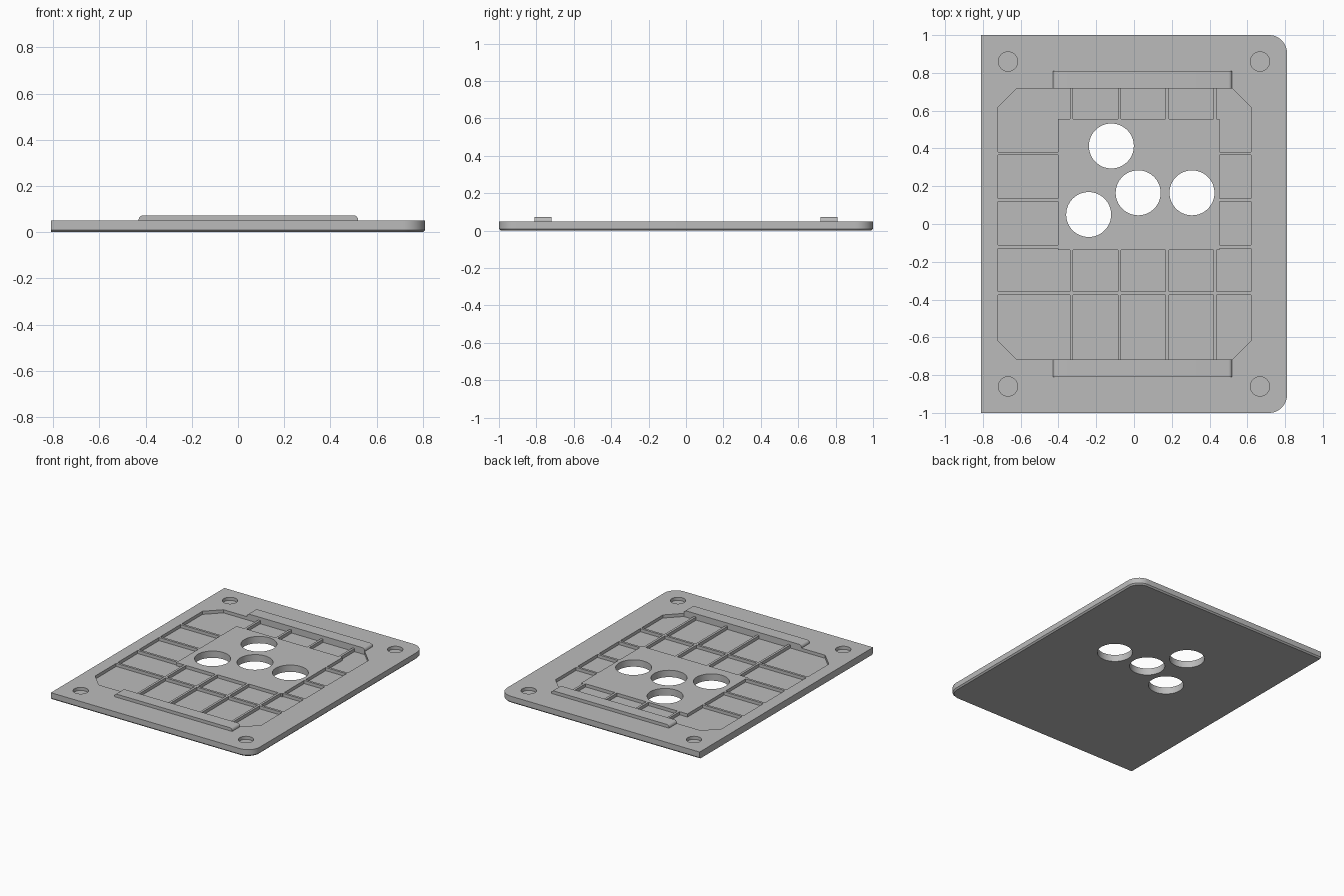
import bpy, bmesh, math

old = bpy.data.objects.get("Cube")
if old:
    bpy.data.objects.remove(old, do_unlink=True)

grey = bpy.data.materials.new("plain_grey")
grey.use_nodes = True
colour = (0.5, 0.5, 0.5, 1)
grey.diffuse_color = colour
grey.node_tree.nodes["Principled BSDF"].inputs["Base Color"].default_value = colour

TOP, FLOOR, RAIL_TOP = 0.05, 0.027, 0.073
LEFT, RIGHT, BACK = -0.72, 0.62, 0.718      # recess limits
RIB = 0.017


def prism(name, outline, z0, z1):
    """Extrude a flat outline from z0 to z1."""
    bm = bmesh.new()
    base = bm.faces.new([bm.verts.new((x, y, z0)) for x, y in outline])
    up = bmesh.ops.extrude_face_region(bm, geom=[base])["geom"]
    bmesh.ops.translate(bm, vec=(0, 0, z1 - z0),
                        verts=[v for v in up if isinstance(v, bmesh.types.BMVert)])
    bmesh.ops.recalc_face_normals(bm, faces=bm.faces)
    mesh = bpy.data.meshes.new(name)
    bm.to_mesh(mesh)
    bm.free()
    mesh.materials.append(grey)
    obj = bpy.data.objects.new(name, mesh)
    bpy.context.scene.collection.objects.link(obj)
    return obj


def box(name, x0, x1, y0, y1, z0, z1):
    return prism(name, [(x0, y0), (x1, y0), (x1, y1), (x0, y1)], z0, z1)


def arc(cx, cy, r, start, end, steps):
    return [(cx + r * math.cos(math.radians(start + (end - start) * i / steps)),
             cy + r * math.sin(math.radians(start + (end - start) * i / steps)))
            for i in range(steps + 1)]


def disc(name, x, y, r, z0, z1):
    return prism(name, arc(x, y, r, 0, 360, 64)[:-1], z0, z1)


def bevel(obj, width, segments, rule):
    """Bevel the edges whose two end points satisfy the rule."""
    bm = bmesh.new()
    bm.from_mesh(obj.data)
    edges = [e for e in bm.edges if rule(*(v.co for v in e.verts))]
    bmesh.ops.bevel(bm, geom=edges, offset=width, segments=segments,
                    profile=0.5, affect='EDGES')
    bm.to_mesh(obj.data)
    bm.free()


def cut(target, cutter):
    """Subtract the cutter from the target and discard it."""
    mod = target.modifiers.new("cut", 'BOOLEAN')
    mod.operation, mod.solver, mod.object = 'DIFFERENCE', 'EXACT', cutter
    bpy.context.view_layer.objects.active = target
    bpy.ops.object.modifier_apply(modifier=mod.name)
    bpy.data.objects.remove(cutter, do_unlink=True)


# Plate with two rounded corners and a chamfered underside on three sides
R = 0.095
outline = ([(-0.81, -1)] + arc(0.81 - R, R - 1, R, -90, 0, 12)
           + arc(0.81 - R, 1 - R, R, 0, 90, 12) + [(-0.81, 1)])
plate = prism("base_plate", outline, 0, TOP)
bevel(plate, 0.01, 1, lambda a, b: max(a.z, b.z) < 0.001 and max(a.x, b.x) > -0.8)

# Recess with clipped corners, leaving ribs and a central pad standing
c = 0.1
recess = prism("recess_cutter", [
    (LEFT + c, -BACK), (RIGHT - c, -BACK), (RIGHT, c - BACK), (RIGHT, BACK - c),
    (RIGHT - c, BACK), (LEFT + c, BACK), (LEFT, BACK - c), (LEFT, c - BACK)],
    FLOOR, TOP + 0.02)
cut(recess, box("pad_cutter", -0.402, 0.452, -0.138, 0.557, 0, 0.1))
for i in range(4):
    x = -0.331 + 0.2535 * i
    y = -0.367 + 0.2467 * i
    cut(recess, box("rib_cutter", x - RIB / 2, x + RIB / 2, -0.9, 0.9, 0, 0.1))
    cut(recess, box("rib_cutter", -0.9, 0.9, y - RIB / 2, y + RIB / 2, 0, 0.1))
cut(plate, recess)

# Large through holes
for x, y in [(-0.12, 0.413), (0.022, 0.165), (0.307, 0.165), (-0.24, 0.05)]:
    cut(plate, disc("hole_cutter", x, y, 0.119, -0.1, 0.1))

# Blind holes in the corners
for sx in (-1, 1):
    for sy in (-1, 1):
        cut(plate, disc("corner_cutter", sx * 0.667, sy * 0.86, 0.051, FLOOR, 0.1))

# Raised rails with rounded ends
for name, sy in (("back_rail", 1), ("front_rail", -1)):
    y0, y1 = sorted((sy * BACK, sy * 0.81))
    rail = box(name, -0.43, 0.52, y0, y1, TOP - 0.005, RAIL_TOP)
    bevel(rail, 0.02, 6, lambda a, b: min(a.z, b.z) > TOP and abs(a.x - b.x) < 0.01)

# Smooth the curved walls, keep the edges sharp
for obj in bpy.context.scene.objects:
    if obj.type == 'MESH':
        obj.select_set(True)
bpy.ops.object.shade_smooth_by_angle(angle=math.radians(30))
